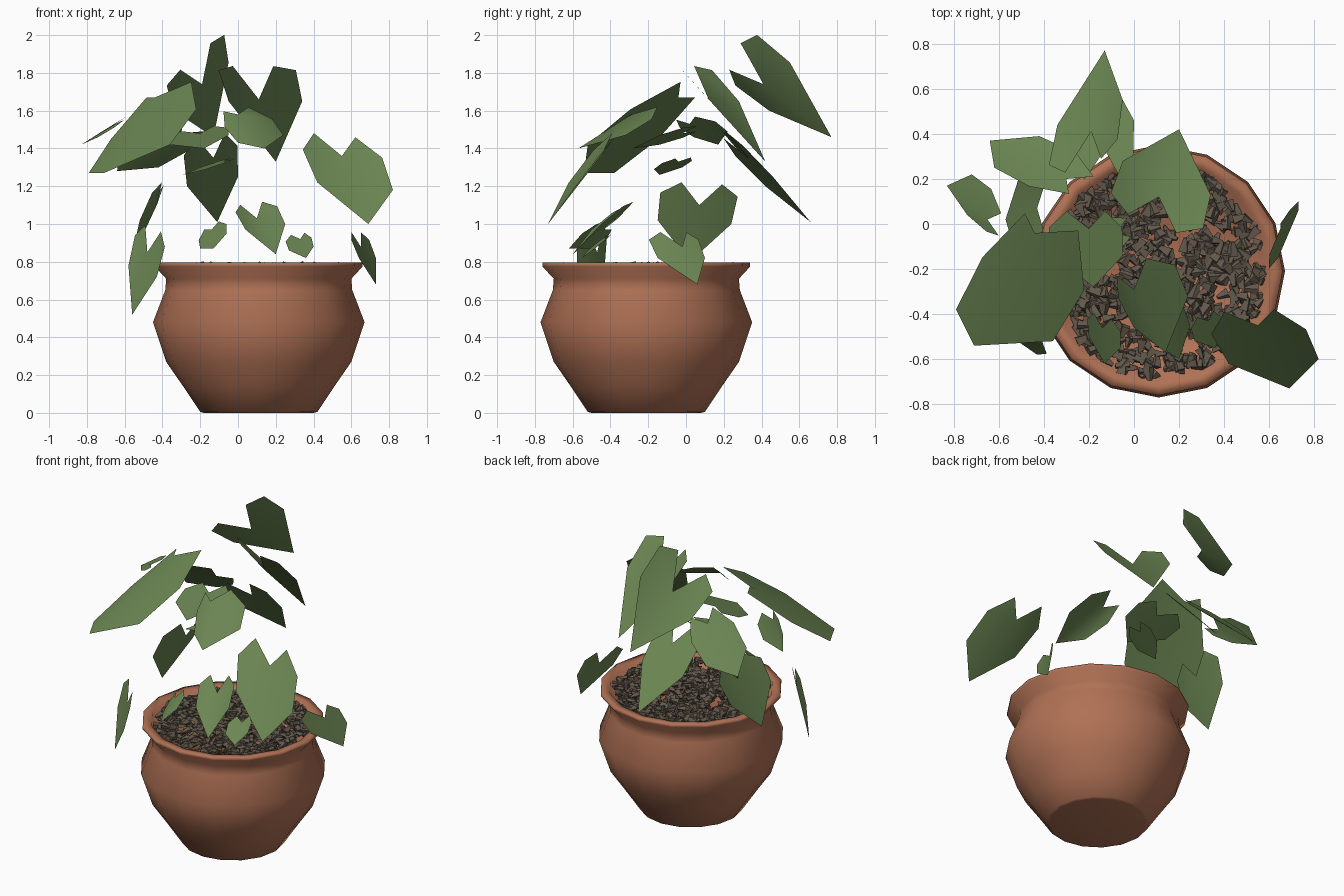
import bpy, bmesh, math, random
from mathutils import Vector, Matrix

cube = bpy.data.objects.get("Cube")
if cube:
    bpy.data.objects.remove(cube, do_unlink=True)

POT_CENTRE = Vector((.11, -.21, 0))


def make_material(name, colour):
    mat = bpy.data.materials.new(name)
    mat.use_nodes = True
    mat.diffuse_color = (*colour, 1)
    shader = next(n for n in mat.node_tree.nodes if n.type == 'BSDF_PRINCIPLED')
    shader.inputs["Base Color"].default_value = (*colour, 1)
    shader.inputs["Roughness"].default_value = .8
    return mat


terracotta = make_material("terracotta", (.43, .165, .09))
leaf_green = make_material("leaf green", (.145, .235, .085))
gravel_brown = make_material("gravel brown", (.125, .1, .072))


def add_object(name, bm, material, smooth=False, location=(0, 0, 0)):
    mesh = bpy.data.meshes.new(name)
    bm.to_mesh(mesh)
    bm.free()
    mesh.materials.append(material)
    for face in mesh.polygons:
        face.use_smooth = smooth
    obj = bpy.data.objects.new(name, mesh)
    obj.location = location
    bpy.context.collection.objects.link(obj)


# Pot: a lathed profile with flared rim, thin lip and a floor under the gravel
def make_pot(sides=16):
    profile = [(0, 0), (.29, 0), (.31, .005), (.4, .14), (.49, .27), (.56, .48),
               (.495, .65), (.49, .71), (.55, .775), (.55, .795), (.495, .79),
               (.475, .745), (0, .745)]
    bm = bmesh.new()
    verts = [bm.verts.new((r, 0, z)) for r, z in profile]
    edges = [bm.edges.new(pair) for pair in zip(verts, verts[1:])]
    bmesh.ops.spin(bm, geom=verts + edges, cent=(0, 0, 0), axis=(0, 0, 1),
                   angle=math.tau, steps=sides, use_duplicate=False)
    bmesh.ops.remove_doubles(bm, verts=bm.verts, dist=.001)
    bmesh.ops.recalc_face_normals(bm, faces=bm.faces)
    add_object("pot", bm, terracotta, True, POT_CENTRE)


# Gravel: scattered flat, pointed chips
def make_gravel(count=800):
    rng = random.Random(4)
    bm = bmesh.new()
    flatten = Matrix.Diagonal((1, 1, .7, 1))
    for _ in range(count):
        radius = .47 * math.sqrt(rng.random())
        angle = rng.uniform(0, math.tau)
        place = Matrix.Translation((radius * math.cos(angle), radius * math.sin(angle),
                                    rng.uniform(.75, .78)))
        turn = Matrix.Rotation(rng.uniform(0, math.tau), 4, 'Z')
        tilt = Matrix.Rotation(rng.uniform(1.2, 1.9), 4, 'X')
        roll = Matrix.Rotation(rng.uniform(0, math.tau), 4, 'Z')
        size = rng.uniform(.8, 1.25)
        bmesh.ops.create_cone(bm, cap_ends=True, segments=4, radius1=.024 * size,
                              radius2=.009 * size, depth=.052 * size,
                              matrix=place @ turn @ flatten @ tilt @ roll)
    add_object("gravel", bm, gravel_brown, location=POT_CENTRE)


# Leaf: heart shape from its notch, tip and two side corners
def leaf(name, notch, tip, *corners):
    notch, tip = Vector(notch), Vector(tip)
    axis = tip - notch
    bm = bmesh.new()
    base, end = bm.verts.new(notch), bm.verts.new(tip)
    for corner, order in zip(corners, (1, -1)):
        reach = Vector(corner) - notch
        inner = bm.verts.new(notch + reach * .55 - axis * .55)
        outer = bm.verts.new(notch + reach * 1.05 - axis * .5)
        side = bm.verts.new(corner)
        bm.faces.new([base, inner, outer, side][::order])
        bm.faces.new([base, side, end][::order])
    bmesh.ops.recalc_face_normals(bm, faces=bm.faces)
    bm.normal_update()
    if sum(f.normal.z for f in bm.faces) < 0:
        bmesh.ops.reverse_faces(bm, faces=bm.faces)
    add_object(name, bm, leaf_green, True)


make_pot()
make_gravel()

# Upper foliage
leaf("back_top_leaf", (-.19, .41, 1.74), (-.13, .77, 1.46),
     (-.05, .55, 1.855), (-.34, .44, 1.6))
leaf("centre_top_leaf", (.11, .12, 1.66), (.2, .42, 1.33),
     (.34, .13, 1.65), (-.05, .28, 1.65))
leaf("back_right_leaf", (-.3, .2, 1.48), (-.64, .37, 1.28),
     (-.62, .25, 1.42), (-.42, .39, 1.3))
leaf("back_hanging_leaf", (-.13, .33, 1.35), (-.11, .66, 1.01),
     (-.27, .42, 1.2), (0, .46, 1.25))
leaf("front_right_large_leaf", (-.44, -.04, 1.67), (-.71, -.54, 1.27),
     (-.79, -.38, 1.27), (-.36, -.52, 1.42))
leaf("front_left_large_leaf", (.55, -.45, 1.36), (.69, -.73, 1),
     (.82, -.6, 1.18), (.42, -.62, 1.22))
leaf("front_top_leaf", (0, -.29, 1.58), (.14, -.57, 1.4),
     (.24, -.32, 1.47), (0, -.46, 1.43))
leaf("middle_leaf", (-.2, -.02, 1.48), (-.18, -.28, 1.4),
     (-.36, -.14, 1.42), (-.05, -.14, 1.47))
leaf("middle_small_leaf", (-.08, -.04, 1.33), (-.29, -.14, 1.26),
     (-.2, -.02, 1.3), (-.17, -.17, 1.29))
leaf("right_outer_leaf", (-.65, .02, 1.53), (-.83, .17, 1.42),
     (-.72, .22, 1.49), (-.74, .04, 1.46))

# Lower foliage
leaf("right_drooping_leaf", (-.43, .07, 1.1), (-.57, .02, .8),
     (-.5, .24, 1), (-.52, -.15, 1.02))
leaf("right_low_leaf", (-.48, -.47, .85), (-.56, -.49, .52),
     (-.43, -.58, .72), (-.58, -.43, .78))
leaf("front_low_leaf", (.1, -.36, 1.03), (.2, -.6, .84),
     (.25, -.45, 1), (.04, -.5, .97))
leaf("front_left_small_leaf", (.33, -.43, .92), (.36, -.55, .82),
     (.4, -.47, .88), (.27, -.52, .86))
leaf("front_right_small_leaf", (-.14, -.46, .97), (-.13, -.62, .87),
     (-.06, -.55, .95), (-.2, -.5, .87))
leaf("left_low_leaf", (.65, -.02, .88), (.73, .06, .68),
     (.73, .1, .82), (.64, -.15, .82))
